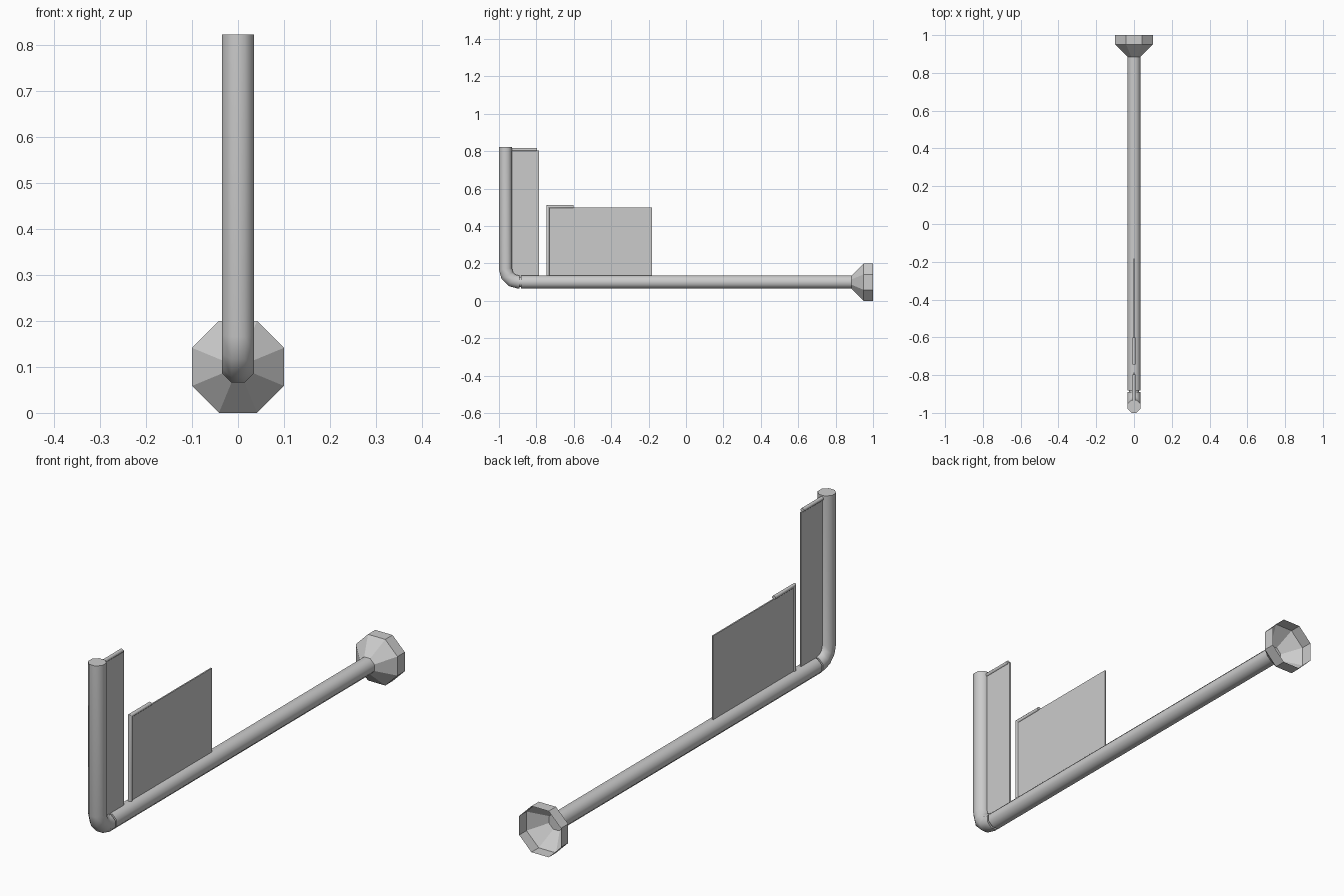
import bpy, bmesh, math
from mathutils import Vector

if "Cube" in bpy.data.objects:
    bpy.data.objects.remove(bpy.data.objects["Cube"])

SIDES = 8
K = 1 / math.cos(math.pi / SIDES)  # apothem -> corner radius


def finish(name, bm, smooth):
    bmesh.ops.recalc_face_normals(bm, faces=bm.faces)
    mesh = bpy.data.meshes.new(name)
    bm.to_mesh(mesh)
    bm.free()
    ob = bpy.data.objects.new(name, mesh)
    bpy.context.collection.objects.link(ob)
    if smooth:
        bpy.ops.object.select_all(action='DESELECT')
        ob.select_set(True)
        bpy.context.view_layer.objects.active = ob
        bpy.ops.object.shade_smooth_by_angle(angle=math.radians(50))
    return ob


def sweep(name, path, radii, caps=(True, True), smooth=True):
    """Octagonal tube along a (y, z) path with mitred joints."""
    pts = [Vector((0, y, z)) for y, z in path]
    if not isinstance(radii, (list, tuple)):
        radii = [radii] * len(pts)
    bm = bmesh.new()
    rings = []
    side = Vector((1, 0, 0))
    for i, p in enumerate(pts):
        a = (p - pts[i - 1]).normalized() if i else (pts[1] - p).normalized()
        b = (pts[i + 1] - p).normalized() if i < len(pts) - 1 else a
        t = (a + b).normalized()
        up = side.cross(t) / t.dot(a)
        ring = []
        for k in range(SIDES):
            ang = 2 * math.pi * (k + 0.5) / SIDES
            r = radii[i] * K
            ring.append(bm.verts.new(p + side * r * math.cos(ang) + up * r * math.sin(ang)))
        rings.append(ring)
    for r0, r1 in zip(rings, rings[1:]):
        for k in range(SIDES):
            n = (k + 1) % SIDES
            bm.faces.new((r0[k], r0[n], r1[n], r1[k]))
    if caps[0]:
        bm.faces.new(rings[0])
    if caps[1]:
        bm.faces.new(rings[-1])
    return finish(name, bm, smooth)


def panel(name, y0, y1, z0, z1, thick=0.006):
    bm = bmesh.new()
    bmesh.ops.create_cube(bm, size=1)
    for v in bm.verts:
        v.co = Vector((v.co.x * thick,
                       (y0 + y1) / 2 + v.co.y * (y1 - y0),
                       (z0 + z1) / 2 + v.co.z * (z1 - z0)))
    return finish(name, bm, False)


R = 0.0345
BEND = 0.07

# upright grip with a rounded elbow at the bottom
cy, cz = -0.965 + BEND, 0.1 + BEND
bend = [(cy - BEND * math.cos(a), cz - BEND * math.sin(a))
        for a in (i * math.pi / 6 for i in range(4))]
sweep("upright_pipe", [(-0.965, 0.822)] + bend + [(-0.889, 0.1)], R)

# narrow joint between elbow and shaft
sweep("joint", [(-0.892, 0.1), (-0.878, 0.1)], 0.027, caps=(False, False))

# long shaft
sweep("shaft_pipe", [(-0.881, 0.1), (0.89, 0.1)], R)

# hollow flared end
sweep("flared_end", [(0.885, 0.1), (0.95, 0.1), (1.0, 0.1)],
      [R, 0.1, 0.1], caps=(False, False), smooth=False)

# narrow panel with its top rod
panel("narrow_panel", -0.935, -0.785, 0.13, 0.803)
sweep("narrow_panel_rod", [(-0.935, 0.808), (-0.797, 0.808)], 0.008)

# wide panel with its bent frame rod
panel("wide_panel", -0.738, -0.182, 0.13, 0.498)
sweep("wide_panel_frame", [(-0.739, 0.13), (-0.739, 0.503), (-0.602, 0.503)], 0.008)
